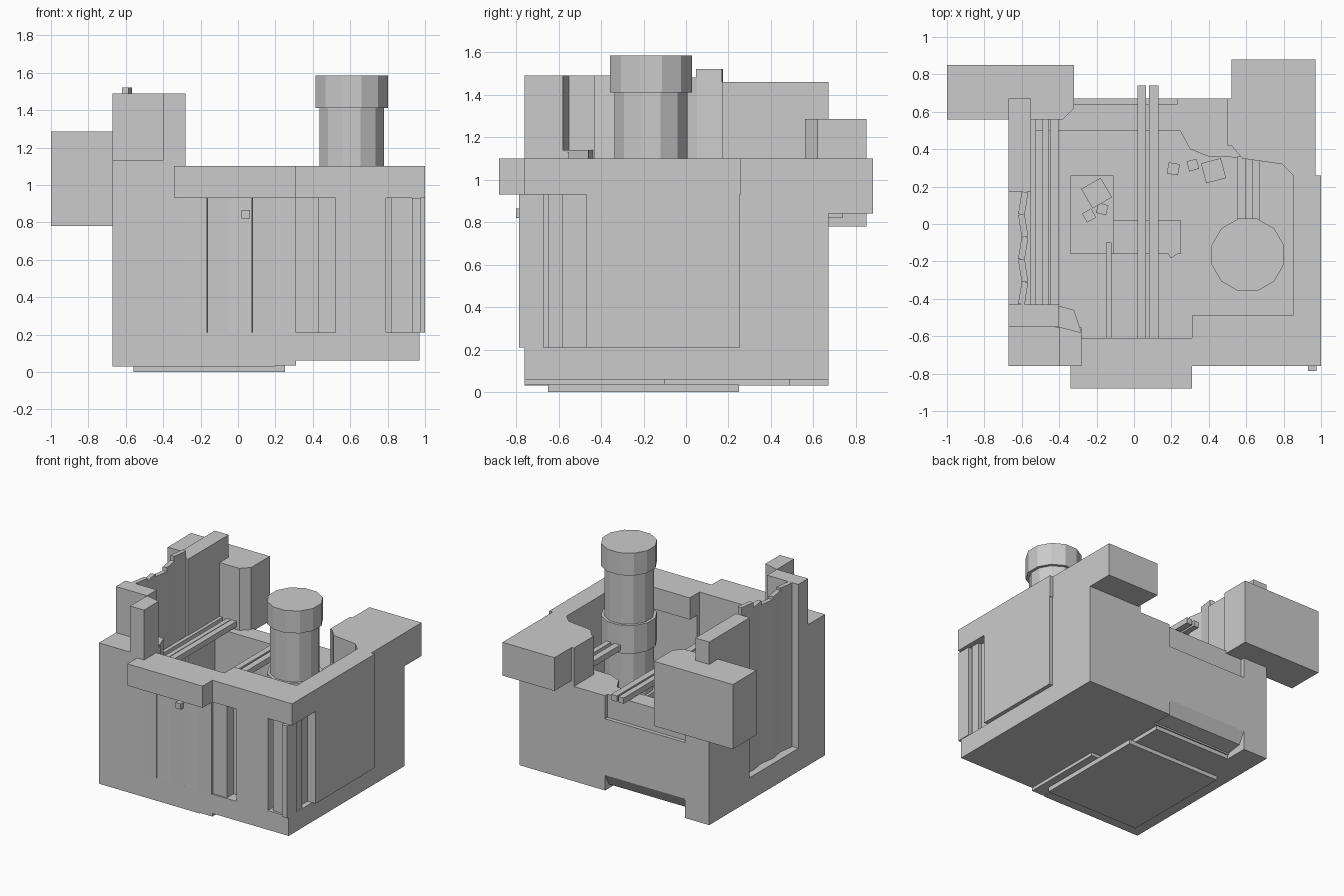
import bpy, bmesh, math
from mathutils import Matrix, Vector


def prism(name, pts, z0, z1):
    """Extrude a plan outline between two heights."""
    bm = bmesh.new()
    f = bm.faces.new([bm.verts.new((x, y, z0)) for x, y in pts])
    r = bmesh.ops.extrude_face_region(bm, geom=[f])
    vs = [v for v in r['geom'] if isinstance(v, bmesh.types.BMVert)]
    bmesh.ops.translate(bm, verts=vs, vec=(0, 0, z1 - z0))
    bmesh.ops.recalc_face_normals(bm, faces=bm.faces)
    me = bpy.data.meshes.new(name)
    bm.to_mesh(me)
    bm.free()
    ob = bpy.data.objects.new(name, me)
    bpy.context.collection.objects.link(ob)
    return ob


def box(name, x0, x1, y0, y1, z0, z1, turn=0):
    ob = prism(name, [(x0, y0), (x1, y0), (x1, y1), (x0, y1)], z0, z1)
    if turn:
        c = Vector(((x0 + x1) / 2, (y0 + y1) / 2, 0))
        ob.data.transform(Matrix.Translation(c) @ Matrix.Rotation(math.radians(turn), 4, 'Z')
                          @ Matrix.Translation(-c))
    return ob


def drum(name, r, z0, z1, cx=0.608, cy=-0.165, n=12):
    a = [2 * math.pi * (i + 0.5) / n for i in range(n)]
    return prism(name, [(cx + r * math.cos(t), cy + r * math.sin(t)) for t in a], z0, z1)


# Foundation: stepped plates under a thick floor
box("foot_plate", -0.56, 0.25, -0.65, 0.25, 0.0, 0.035)
box("lower_plate", -0.67, 0.20, -0.76, 0.49, 0.03, 0.07)
box("lower_plate_step", 0.20, 0.31, -0.76, -0.1, 0.035, 0.07)
box("floor", -0.67, 0.97, -0.76, 0.50, 0.06, 0.21)
box("back_corner_foot", -0.67, -0.46, 0.49, 0.67, 0.03, 0.21)

# Back wall: low centre, undercut foot and a shallow outer step
box("back_wall_right", 0.23, 0.97, 0.50, 0.67, 0.06, 0.80)
box("back_wall_middle", -0.46, 0.23, 0.50, 0.67, 0.18, 0.62)
box("back_wall_sill", -0.46, 0.23, 0.50, 0.64, 0.62, 0.80)
box("back_wall_left", -0.67, -0.46, 0.50, 0.67, 0.21, 0.80)
under = box("back_undercut", -0.46, 0.23, 0.49, 0.67, 0.07, 0.18)
for v in under.data.vertices:
    if v.co.z < 0.1 and v.co.y > 0.6:
        v.co.y, v.co.z = 0.62, 0.09
prism("back_corner_shelf", [(0.24, 0.51), (0.30, 0.40), (0.40, 0.36), (0.79, 0.35),
                            (0.85, 0.27), (0.97, 0.27), (0.97, 0.51)], 0.21, 0.80)
prism("back_right_block", [(0.52, 0.88), (0.97, 0.88), (0.97, 0.26), (0.85, 0.26),
                           (0.79, 0.32), (0.58, 0.35), (0.52, 0.42)], 0.84, 1.10)
box("back_right_wall_top", 0.50, 0.97, 0.42, 0.67, 0.79, 1.10)

# Right wall with its raised panel
box("right_wall", 0.85, 0.97, -0.47, 0.67, 0.21, 1.10)
box("right_panel", 0.96, 1.0, -0.47, 0.255, 0.21, 1.10)

# Overhanging rim along the front and right
prism("top_rim", [(-0.34, -0.88), (0.31, -0.88), (0.31, -0.76), (1.0, -0.76), (1.0, 0.26),
                  (0.85, 0.26), (0.85, -0.49), (0.31, -0.49), (0.31, -0.61), (-0.34, -0.61)],
      0.93, 1.10)

# Front siding: slightly turned boards in front of a backing wall
box("front_backing_left", -0.28, 0.31, -0.72, -0.61, 0.21, 0.93)
box("front_backing_right", 0.31, 0.93, -0.67, -0.58, 0.21, 0.93)
xs = [-0.28, -0.165, -0.05, 0.075, 0.19, 0.31]
for i in range(5):
    box(f"front_board_{i}", xs[i], xs[i + 1], -0.765, -0.70, 0.21, 0.93, 3 if i % 2 else -2)
box("front_board_narrow", 0.31, 0.43, -0.75, -0.65, 0.21, 0.93)
box("front_board_wide", 0.52, 0.79, -0.76, -0.65, 0.21, 0.93)
box("front_board_end", 0.82, 0.93, -0.74, -0.65, 0.21, 0.93)
box("corner_post", 0.93, 0.975, -0.785, -0.67, 0.21, 0.93)
box("side_board_front", 0.90, 0.96, -0.65, -0.58, 0.21, 0.93)
box("side_board_back", 0.87, 0.93, -0.58, -0.46, 0.21, 0.93)

# Front left corner: block, tall return wall and pillar
box("corner_block", -0.67, -0.28, -0.76, -0.55, 0.06, 1.13)
box("corner_return_wall", -0.67, -0.40, -0.55, -0.43, 0.06, 1.49)
prism("corner_pillar", [(-0.40, -0.76), (-0.28, -0.76), (-0.28, -0.58), (-0.40, -0.55)], 1.10, 1.49)
prism("inner_pillar", [(-0.43, -0.55), (-0.28, -0.58), (-0.32, -0.46), (-0.43, -0.43)], 0.21, 1.14)

# Left wall: solid rear part and upright staggered slats
box("left_wall_rear", -0.67, -0.55, 0.17, 0.67, 0.06, 1.46)
tops = [1.49, 1.47, 1.45, 1.48, 1.52]
for i, top in enumerate(tops):
    y = -0.43 + i * 0.12
    box(f"left_slat_{i}", -0.61, -0.575, y, y + 0.122, 0.21, top, 9 if i % 2 else -9)

# Back left block hanging off the corner
prism("back_left_block", [(-1.0, 0.56), (-0.38, 0.56), (-0.32, 0.62), (-0.32, 0.85), (-1.0, 0.85)],
      0.78, 1.285)

# Long beams and rails
for name, x0, x1, y0, y1 in [("left_beam_a", -0.555, -0.525, -0.43, 0.56),
                             ("left_beam_b", -0.49, -0.455, -0.43, 0.56),
                             ("left_beam_c", -0.45, -0.405, -0.43, 0.56),
                             ("centre_rail_a", 0.02, 0.065, -0.80, 0.74),
                             ("centre_rail_b", 0.08, 0.13, -0.61, 0.74),
                             ("drum_rail_a", 0.55, 0.60, 0.0, 0.36),
                             ("drum_rail_b", 0.63, 0.67, 0.0, 0.36)]:
    box(name, x0, x1, y0, y1, 0.82, 0.865)

# Banded drum
drum("drum_body", 0.178, 0.21, 1.50)
for i, (a, b) in enumerate([(0.21, 0.45), (0.80, 1.02), (1.41, 1.585)]):
    drum(f"drum_band_{i}", 0.2, a, b)

# Inner floor levels and loose crates
box("inner_platform", -0.34, -0.11, -0.16, 0.26, 0.21, 0.32)
box("inner_step", -0.11, 0.25, -0.16, 0.02, 0.21, 0.27)
box("inner_partition", -0.15, -0.12, -0.61, -0.10, 0.21, 0.45)
for i, (x, y, s, z, t) in enumerate([(-0.20, 0.165, 0.12, 0.32, 30), (-0.24, 0.045, 0.055, 0.32, 30),
                                     (-0.17, 0.08, 0.055, 0.32, -15), (0.21, 0.295, 0.06, 0.21, -10),
                                     (0.315, 0.315, 0.055, 0.80, 15), (0.425, 0.285, 0.11, 0.21, 15),
                                     (0.205, -0.145, 0.055, 0.21, 35)]):
    z = 0.21 if z > 0.5 else z
    box(f"crate_{i}", x - s / 2, x + s / 2, y - s / 2, y + s / 2, z, z + s, t)
